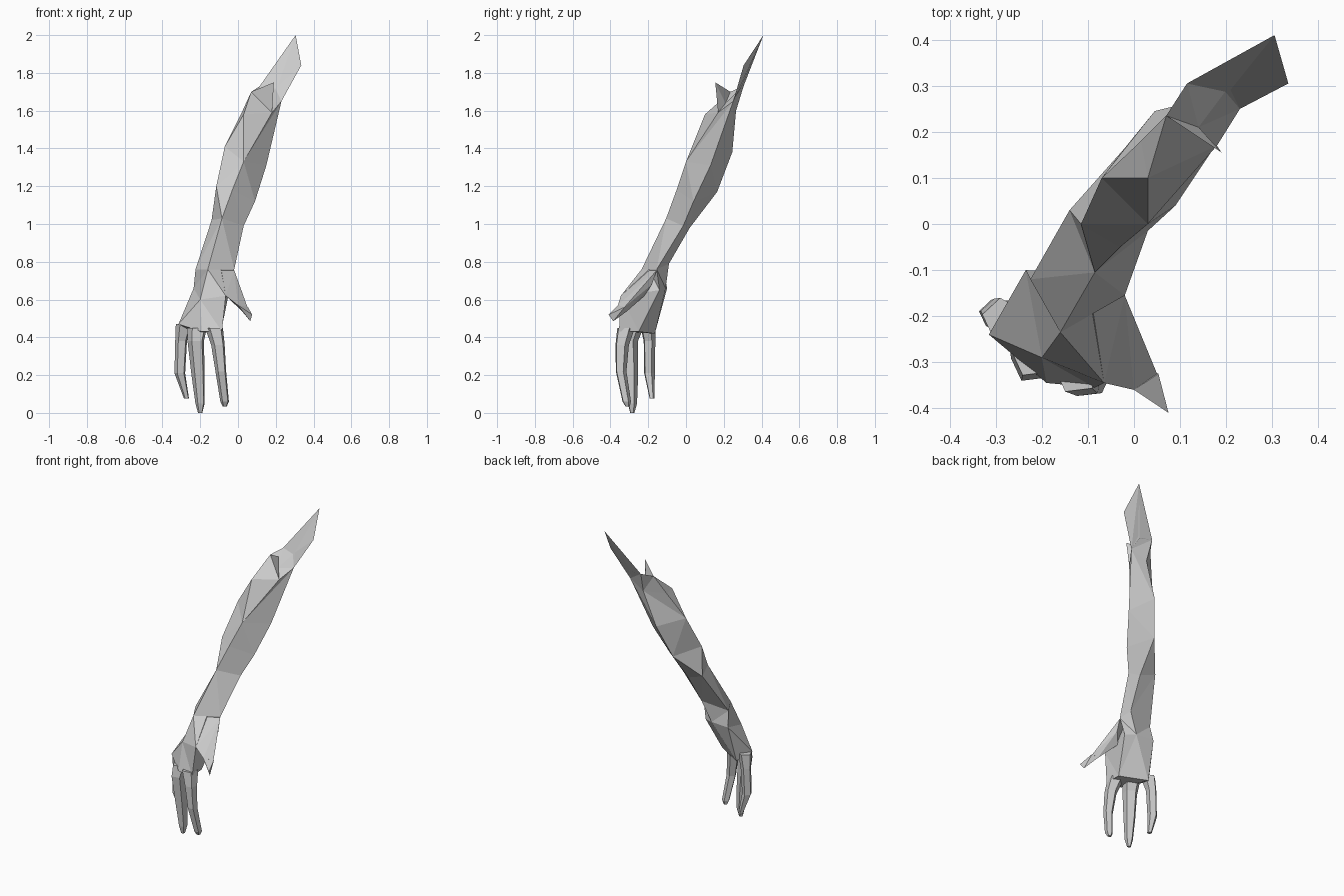
import bpy, bmesh, math

if "Cube" in bpy.data.objects:
    bpy.data.objects.remove(bpy.data.objects["Cube"])

skin = bpy.data.materials.new("plain_grey")
skin.diffuse_color = (0.6, 0.6, 0.6, 1)
skin.use_nodes = True
skin.node_tree.nodes["Principled BSDF"].inputs["Base Color"].default_value = skin.diffuse_color


def finish(name, bm):
    bmesh.ops.recalc_face_normals(bm, faces=bm.faces)
    bmesh.ops.triangulate(bm, faces=bm.faces)
    mesh = bpy.data.meshes.new(name)
    bm.to_mesh(mesh)
    bm.free()
    mesh.materials.append(skin)
    obj = bpy.data.objects.new(name, mesh)
    bpy.context.collection.objects.link(obj)
    return obj


def loft(bm, rings, cap_start=True, cap_end=True):
    """Bridge matching rings of points into a tube."""
    rows = [[bm.verts.new(p) for p in ring] for ring in rings]
    n = len(rows[0])
    for a, b in zip(rows, rows[1:]):
        for i in range(n):
            j = (i + 1) % n
            bm.faces.new((a[i], a[j], b[j], b[i]))
    if cap_start:
        bm.faces.new(rows[0])
    if cap_end:
        bm.faces.new(rows[-1])
    return rows


def hull(name, points):
    bm = bmesh.new()
    for p in points:
        bm.verts.new(p)
    bmesh.ops.convex_hull(bm, input=bm.verts)
    bmesh.ops.delete(bm, geom=[v for v in bm.verts if not v.link_faces], context='VERTS')
    return finish(name, bm)


def finger(name, path):
    """Tapered five-sided tube; path holds (x, y, z, half width)."""
    bm = bmesh.new()
    rings = []
    for x, y, z, r in path:
        rings.append([(x + r * math.cos(a), y + r * math.sin(a), z)
                      for a in (math.radians(25 + 72 * k) for k in range(5))])
    loft(bm, rings)
    return finish(name, bm)


# Forearm and upper arm: rings run outer, front, inner, back
arm_rings = [
    [(-.225, -.12, .76), (-.16, -.235, .76), (-.02, -.155, .76), (-.05, -.09, .79)],
    [(-.14, .03, 1.02), (-.085, -.105, 1.03), (.03, -.015, .99), (-.03, .02, .98)],
    [(-.115, 0, 1.2), (-.03, -.05, 1.18), (.09, .04, 1.12), (-.02, .165, 1.17)],
    [(-.07, .10, 1.41), (.03, 0, 1.33), (.15, .13, 1.31), (.045, .245, 1.38)],
]
bm = bmesh.new()
outer, front, inner, back = loft(bm, arm_rings, cap_end=False)[-1]

# Torn shoulder end with a hollow, a small spike and a long pointed flap
a, f, g, r, b, s, e, c, t, p, q, w = [bm.verts.new(co) for co in (
    (.07, .235, 1.70), (.03, .10, 1.58), (.015, .18, 1.58), (.18, .17, 1.59), (.125, .265, 1.60),
    (.19, .155, 1.75), (.23, .25, 1.65), (.14, .21, 1.64), (.20, .29, 1.72),
    (.115, .305, 1.73), (.305, .41, 2.0), (.335, .305, 1.84))]
for face in ((outer, front, f), (outer, f, g), (g, f, a), (g, a, b), (outer, g, b), (outer, b, back),
             (front, r, f), (front, inner, e), (front, e, r),
             (inner, back, e), (back, b, e),
             (a, f, r), (a, r, s), (b, p, e), (b, a, p),
             (p, q, t), (q, w, t), (p, q, e), (q, w, e), (t, w, e),
             (a, s, c), (s, r, c), (r, e, c), (c, e, t), (c, t, p), (c, p, a)):
    bm.faces.new(face)
finish("arm", bm)

# Palm: rings run outer edge, back of hand, index side, inner side, heel
bm = bmesh.new()
loft(bm, [
    [(-.225, -.12, .76), (-.16, -.235, .76), (-.09, -.195, .76), (-.02, -.155, .76), (-.05, -.09, .79)],
    [(-.235, -.10, .66), (-.20, -.29, .60), (-.065, -.345, .62), (-.045, -.14, .65), (-.11, -.108, .66)],
    [(-.315, -.24, .47), (-.19, -.345, .43), (-.085, -.355, .43), (-.09, -.25, .43), (-.25, -.165, .42)],
])
finish("palm", bm)

# Thumb base and tip
hull("thumb_base", [(-.16, -.235, .755), (-.02, -.155, .755), (-.02, -.18, .68), (-.065, -.345, .62),
                    (-.06, -.22, .62), (0, -.36, .57), (.05, -.325, .56), (.02, -.31, .54)])
hull("thumb_tip", [(0, -.36, .57), (.053, -.325, .56), (.02, -.31, .54),
                   (.075, -.41, .52), (.065, -.385, .485)])

# Fingers
finger("little_finger", [(-.285, -.205, .47, .045), (-.30, -.195, .38, .033),
                         (-.307, -.195, .21, .03), (-.272, -.18, .075, .014)])
finger("middle_finger", [(-.215, -.28, .45, .055), (-.222, -.30, .38, .046),
                         (-.21, -.29, .2, .037), (-.20, -.285, .05, .026), (-.20, -.285, .0, .012)])
finger("index_finger", [(-.125, -.32, .45, .05), (-.105, -.34, .36, .038),
                        (-.09, -.345, .22, .03), (-.07, -.315, .06, .024), (-.07, -.31, .035, .012)])
